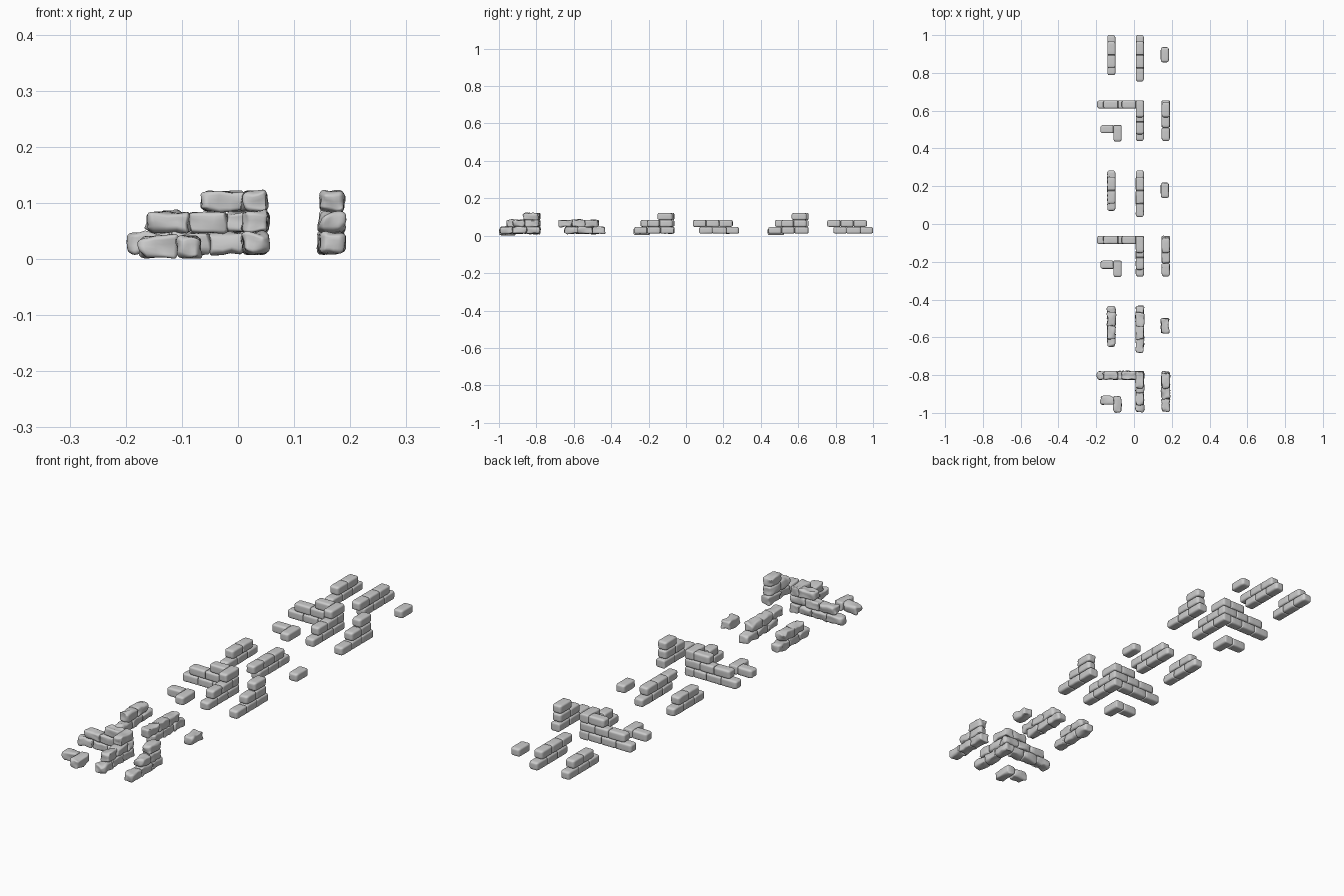
import bpy, bmesh
from mathutils import Vector, noise

if "Cube" in bpy.data.objects:
    bpy.data.objects.remove(bpy.data.objects["Cube"])

WIDTH = 0.043
Z = [(0.011, 0.047), (0.047, 0.084), (0.084, 0.121)]
STEP = 0.7175
CUTS = 8


def remap(g, lo, hi, r0, r1):
    # grid coordinate 0..1 -> box coordinate, grid lines gathered at the corners
    n = CUTS + 1
    i = round(g * n)
    if i <= 3:
        return lo + r0 * i / 3
    if i >= n - 3:
        return hi - r1 * (n - i) / 3
    return lo + r0 + (hi - r1 - lo - r0) * (i - 3) / (n - 6)


def stone(bm, axis, a, b, c, z, free0, free1, wear, seed):
    # one rounded stone running a..b along the axis, centred at c across it
    lo = [a, c - WIDTH / 2, z[0]]
    hi = [b, c + WIDTH / 2, z[1]]
    r0 = [0.015 if free0 else 0.005, 0.010, 0.008]
    r1 = [0.015 if free1 else 0.005, 0.010, 0.008]
    part = bmesh.new()
    bmesh.ops.create_cube(part, size=1)
    bmesh.ops.subdivide_edges(part, edges=part.edges[:], cuts=CUTS, use_grid_fill=True)
    for v in part.verts:
        p, d, rad, inner = [], [], [], []
        for k in range(3):
            q = remap(v.co[k] + 0.5, lo[k], hi[k], r0[k], r1[k])
            n = min(max(q, lo[k] + r0[k]), hi[k] - r1[k])
            r = r0[k] if q < n else r1[k]
            inner.append(n)
            rad.append(r)
            d.append((q - n) / r)
        d = Vector(d).normalized()
        co = Vector([inner[k] + d[k] * rad[k] for k in range(3)])
        if axis == 'y':
            co = Vector((co.y, co.x, co.z))
        if wear:
            co += noise.noise_vector(co * 38 + Vector((seed * 3.1, 0, seed))) * wear
            co.z = max(co.z, 0.001)
        v.co = co
    if axis == 'y':
        bmesh.ops.reverse_faces(part, faces=part.faces[:])
    tmp = bpy.data.meshes.new("tmp")
    part.to_mesh(tmp)
    part.free()
    bm.from_mesh(tmp)
    bpy.data.meshes.remove(tmp)


def wall(name, rows, k):
    # rows: (axis, cross position, z range, joint positions, free start, free end)
    bm = bmesh.new()
    wear = (0, 0.0012, 0.007)[k]
    for j, (axis, c, z, joints, f0, f1) in enumerate(rows):
        last = len(joints) - 2
        for i in range(last + 1):
            stone(bm, axis, joints[i], joints[i + 1], c, z,
                  f0 and i == 0, f1 and i == last, wear, j * 5 + i)
    me = bpy.data.meshes.new(name)
    bm.to_mesh(me)
    bm.free()
    me.shade_smooth()
    ob = bpy.data.objects.new(name, me)
    ob.location.y = -k * STEP
    bpy.context.collection.objects.link(ob)


LOW = (0.003, 0.040)
parts = {
    # stepped corner of two walls
    "corner_wall": [
        ('x', 0.633, Z[0], [-0.195, -0.12, -0.05, 0.01], True, False),
        ('y', 0.031, Z[0], [0.44, 0.51, 0.58, 0.655], True, False),
        ('x', 0.633, Z[1], [-0.163, -0.085, -0.02, 0.052], True, False),
        ('y', 0.031, Z[1], [0.475, 0.54, 0.612], True, False),
        ('x', 0.633, Z[2], [-0.065, 0.01], True, False),
        ('y', 0.031, Z[2], [0.565, 0.655], True, False)],
    # stepped straight wall end
    "stepped_wall": [
        ('y', 0.168, Z[0], [0.44, 0.51, 0.58, 0.655], True, False),
        ('y', 0.168, Z[1], [0.51, 0.575, 0.645], True, True),
        ('y', 0.168, Z[2], [0.565, 0.645], True, True)],
    # small two-stone corner
    "corner_stones": [
        ('x', 0.502, LOW, [-0.177, -0.108], True, False),
        ('y', -0.087, LOW, [0.437, 0.524], True, False)],
    # low straight walls
    "short_wall": [
        ('y', -0.12, Z[0], [0.788, 0.858, 0.928, 1.0], True, True),
        ('y', -0.12, Z[1], [0.825, 0.895, 0.967], True, True)],
    "long_wall": [
        ('y', 0.031, Z[0], [0.788, 0.858, 0.928, 1.0], True, True),
        ('y', 0.031, Z[1], [0.755, 0.825, 0.895, 0.967], True, True)],
    # loose stone
    "single_stone": [
        ('y', 0.163, Z[0], [0.856, 0.936], True, True)],
}

# three sets, from clean to heavily weathered
for k, label in enumerate(("clean", "worn", "ruined")):
    for name, rows in parts.items():
        wall(label + "_" + name, rows, k)
